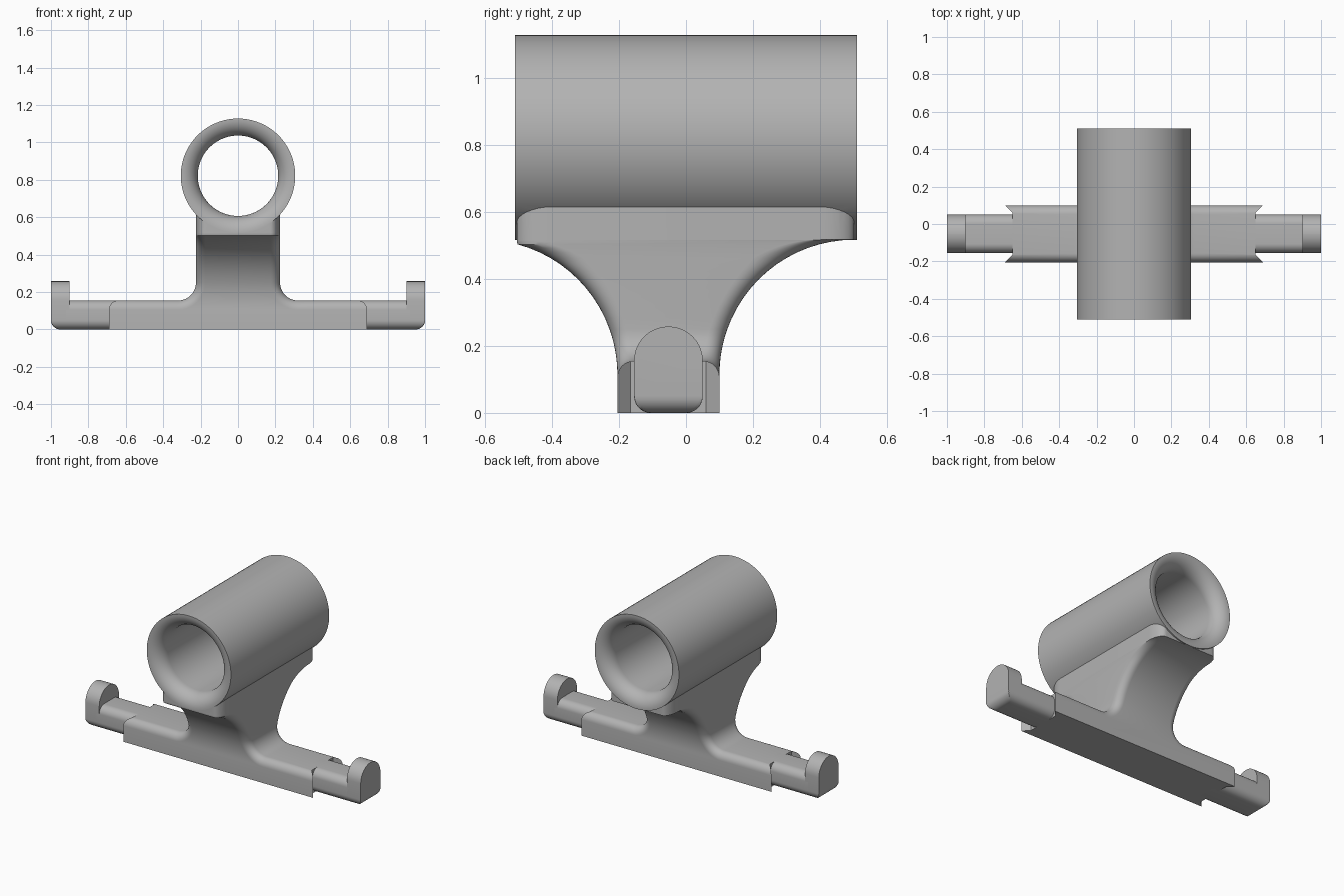
import bpy, bmesh
from math import sin, cos, pi, asin, sqrt

if "Cube" in bpy.data.objects:
    bpy.data.objects.remove(bpy.data.objects["Cube"])

grey = bpy.data.materials.new("plain grey")
grey.use_nodes = True
colour = (0.45, 0.45, 0.45, 1)
grey.diffuse_color = colour
grey.node_tree.nodes["Principled BSDF"].inputs["Base Color"].default_value = colour

R = 0.05                       # edge rounding
FRONT, BACK = -0.205, 0.10     # sides of the foot bar
MID = (FRONT + BACK) / 2
LENGTH, TOP = 0.69, 0.155      # half length and height of the foot bar
AXIS, OUTER, BORE, END = 0.822, 0.306, 0.215, 0.51


def make(name, bm):
    bmesh.ops.recalc_face_normals(bm, faces=bm.faces)
    mesh = bpy.data.meshes.new(name)
    bm.to_mesh(mesh)
    bm.free()
    mesh.materials.append(grey)
    ob = bpy.data.objects.new(name, mesh)
    bpy.context.collection.objects.link(ob)
    return ob


def loft(name, loops):
    """Skin a row of equal point loops and cap both ends."""
    bm = bmesh.new()
    rings = [[bm.verts.new(p) for p in loop] for loop in loops]
    n = len(rings[0])
    for a, b in zip(rings, rings[1:]):
        for j in range(n):
            k = (j + 1) % n
            bm.faces.new((a[j], a[k], b[k], b[j]))
    bm.faces.new(rings[0])
    bm.faces.new(rings[-1])
    return make(name, bm)


def boolean(ob, other, operation):
    """Apply a boolean and remove the helper."""
    mod = ob.modifiers.new("cut", 'BOOLEAN')
    mod.object, mod.operation, mod.solver = other, operation, 'EXACT'
    other.hide_render = True
    deps = bpy.context.evaluated_depsgraph_get()
    mesh = bpy.data.meshes.new_from_object(ob.evaluated_get(deps))
    ob.modifiers.clear()
    ob.data = mesh
    bpy.data.objects.remove(other)


def smooth(ob):
    bpy.ops.object.select_all(action='DESELECT')
    ob.select_set(True)
    bpy.context.view_layer.objects.active = ob
    bpy.ops.object.shade_smooth_by_angle(angle=pi / 6)


# Foot bar and neck: front outline with rounded edges, flaring in y with height
ARC_Z, ARC_R = 0.115, 0.402


def flare(z):
    """Front y, back y and slope allowance at a height."""
    s = min(max((z - ARC_Z) / ARC_R, 0), 1)
    c = sqrt(1 - s * s)
    front = max(-0.505, FRONT - ARC_R + ARC_R * c)
    back = min(0.505, BACK + ARC_R - ARC_R * c)
    return front, back, min(1 / max(c, 0.01), 2)


NECK, FILLET = 0.225, 0.095
cx, cz = NECK + FILLET, TOP + FILLET
outline = [(LENGTH, TOP, 0, -1)]       # x, z and inward direction
for i in range(11):
    t = i * pi / 20
    outline.append((cx - FILLET * sin(t), cz - FILLET * cos(t), -sin(t), -cos(t)))
start = asin((cz - ARC_Z) / ARC_R)
for i in range(1, 15):
    k = start + (pi / 2 - start) * i / 14
    outline.append((NECK, ARC_Z + ARC_R * sin(k), -1, 0))
outline.append((NECK, 0.62, -1, 0))

bm = bmesh.new()
STEPS = 8
rings = []
for x, z, dx, dz in outline:
    half = []
    for side in (0, 1):
        part = []
        for i in range(STEPS + 1):
            a = i * pi / 2 / STEPS
            inset = R * (1 - cos(a))
            px, pz = x + dx * inset, z + dz * inset
            f = flare(pz)
            pull = R * (1 - sin(a)) * f[2]
            part.append((px, f[side] + (pull if side == 0 else -pull), pz))
        half += part[::-1] if side == 0 else part
    loop = half + [(-p[0], p[1], p[2]) for p in reversed(half)]
    rings.append([bm.verts.new(p) for p in loop])
H = 2 * (STEPS + 1)
for i in range(len(rings) - 1):
    a, b = rings[i], rings[i + 1]
    for j in range(2 * H):
        if i == 0 and j in (H - 1, 2 * H - 1):
            continue
        k = (j + 1) % (2 * H)
        bm.faces.new((a[j], a[k], b[k], b[j]))
foot = [bm.verts.new(p) for p in ((LENGTH, FRONT, 0), (LENGTH, BACK, 0),
                                  (-LENGTH, BACK, 0), (-LENGTH, FRONT, 0))]
a, b = rings[0], rings[1]
bm.faces.new(foot)
bm.faces.new(rings[-1])
bm.faces.new(foot[:2] + a[:H][::-1])
bm.faces.new(foot[2:] + a[H:][::-1])
bm.faces.new((foot[3], foot[0], a[0], b[0], b[-1], a[-1]))
bm.faces.new((foot[1], foot[2], a[H], b[H], b[H - 1], a[H - 1]))
body = make("foot_neck_and_tube", bm)

# Slanted recesses in the ends of the foot bar
for s in (-1, 1):
    plan = [(0.71, BACK + 0.02), (0.65, BACK - 0.04),
            (0.65, FRONT + 0.04), (0.71, FRONT - 0.02)]
    notch = loft("notch_cutter", [[(s * x, y, z) for x, y in plan] for z in (-0.1, 0.3)])
    boolean(body, notch, 'DIFFERENCE')


# Tube with a trumpet mouth at each end
def circle(r, y, n=80):
    return [(r * cos(2 * pi * i / n), y, AXIS + r * sin(2 * pi * i / n)) for i in range(n)]


boolean(body, loft("tube", [circle(OUTER, -END), circle(OUTER, END)]), 'UNION')
LIP = OUTER - 0.003 - BORE
mouth = [(BORE + LIP * (1 - cos(i * pi / 20)), END - LIP + LIP * sin(i * pi / 20))
         for i in range(11)] + [(BORE + LIP, END + 0.05)]
bore = loft("bore_cutter", [circle(r, -y) for r, y in reversed(mouth)]
            + [circle(r, y) for r, y in mouth])
boolean(body, bore, 'DIFFERENCE')
smooth(body)


# Arms with upright end tabs
def section(x, top, round_top, floor=0.0):
    """Rounded arm section in the yz plane, flattened below the floor height."""
    w = 0.1025
    corners = [(1, top - round_top, round_top, 0), (-1, top - round_top, round_top, 1),
               (-1, R, R, 2), (1, R, R, 3)]
    pts = []
    for sy, z, r, quarter in corners:
        for i in range(11):
            t = (quarter + i / 10) * pi / 2
            pts.append((x, MID + sy * (w - r) + r * cos(t), max(z + r * sin(t), floor)))
    return pts


for side, s in (("left", 1), ("right", -1)):
    arm = loft(side + "_arm", [section(s * 0.6, TOP, R), section(s * 0.92, TOP, R)])
    loops = [section(s * 0.9, 0.258, 0.102)]
    for i in range(9):
        t = i * pi / 16
        loops.append(section(s * (0.95 + R * sin(t)), 0.258, 0.102, R * (1 - cos(t))))
    tab = loft(side + "_end_tab", loops)
    smooth(arm)
    smooth(tab)
